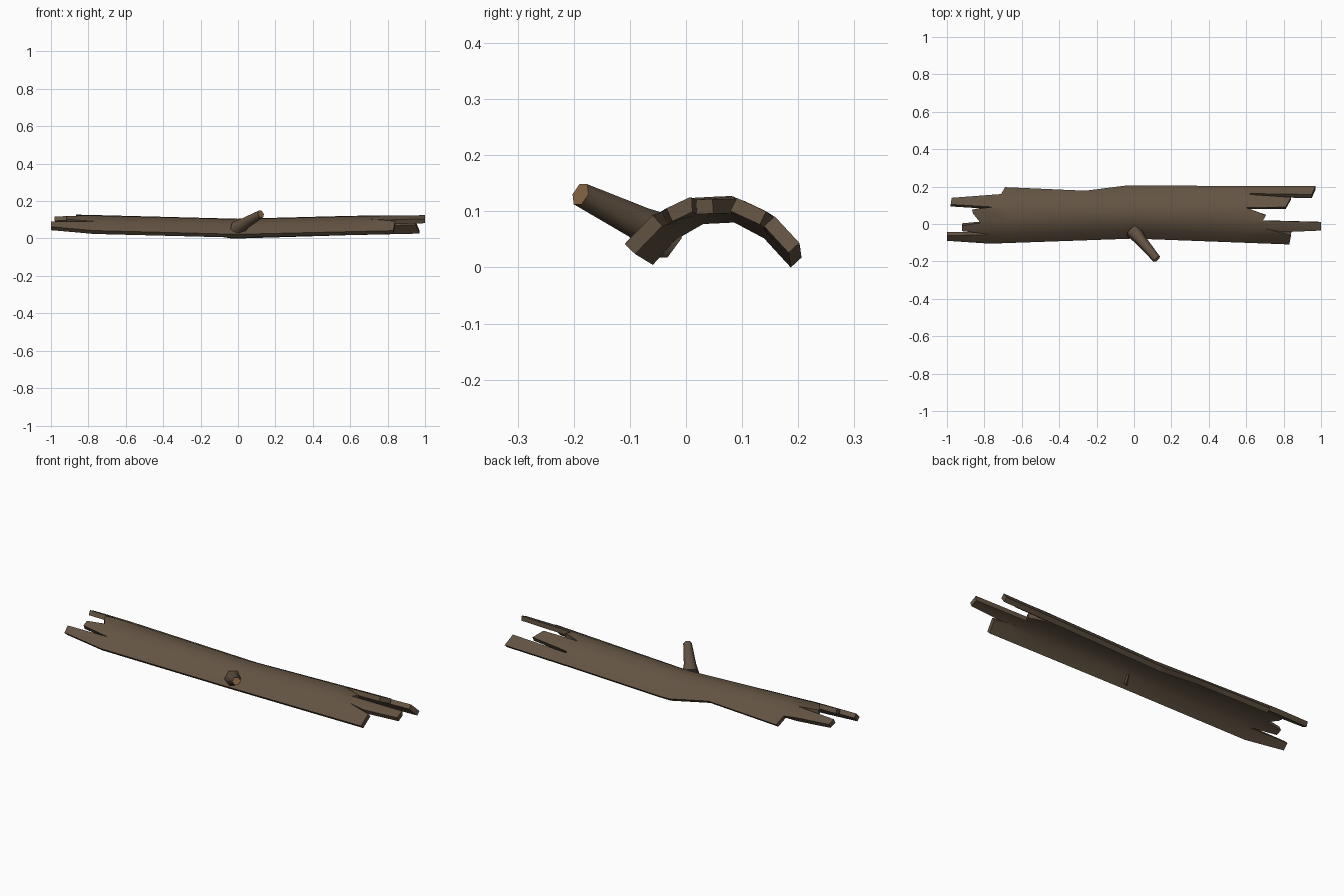
import bpy, bmesh, math
from mathutils import Vector

if "Cube" in bpy.data.objects:
    bpy.data.objects.remove(bpy.data.objects["Cube"])


def material(name, col):
    m = bpy.data.materials.new(name)
    m.diffuse_color = (*col, 1)
    m.use_nodes = True
    m.node_tree.nodes["Principled BSDF"].inputs["Base Color"].default_value = m.diffuse_color
    return m


bark = material("bark_brown", (0.125, 0.088, 0.056))
wood = material("cut_wood", (0.235, 0.125, 0.055))

# Arched cross-section of the outer bark (y, z)
PROFILE = [(-0.115, 0.04), (-0.06, 0.096), (0.005, 0.127), (0.085, 0.13),
           (0.155, 0.097), (0.206, 0.042)]


def height(v):
    for (a, za), (b, zb) in zip(PROFILE, PROFILE[1:]):
        if v <= b or b == PROFILE[-1][0]:
            return za + (zb - za) * (v - a) / (b - a)


def bend(x):
    return max(0.0, 1 - abs(x) / 0.85)


# Splintered outline seen from above (x, y)
OUTLINE = [
    (-0.77, -0.108), (0, -0.108), (0.83, -0.11), (0.84, -0.06), (0.70, -0.03),
    (0.80, -0.045), (1.0, -0.035), (1.0, 0.01), (0.69, 0.015), (0.705, 0.045),
    (0.60, 0.085), (0.81, 0.09), (0.84, 0.143), (0.62, 0.158), (0.62, 0.163),
    (0.95, 0.158), (0.97, 0.202), (-0.04, 0.206), (-0.26, 0.178),
    (-0.69, 0.197), (-0.71, 0.160), (-0.975, 0.140), (-0.98, 0.105),
    (-0.75, 0.090), (-0.83, 0.083), (-0.865, 0.075), (-0.86, 0.055),
    (-0.82, 0.005), (-0.92, -0.008), (-0.92, -0.038), (-0.76, -0.060),
    (-1.0, -0.062), (-1.0, -0.09)]


def shade(ob, angle):
    bpy.ops.object.select_all(action='DESELECT')
    ob.select_set(True)
    bpy.context.view_layer.objects.active = ob
    bpy.ops.object.shade_smooth_by_angle(angle=math.radians(angle))


def add_object(name, bm, mats):
    me = bpy.data.meshes.new(name)
    bm.to_mesh(me)
    bm.free()
    for m in mats:
        me.materials.append(m)
    ob = bpy.data.objects.new(name, me)
    bpy.context.collection.objects.link(ob)
    return ob


# Bark shell: flat outline, cut along the facets, then arched and bent
bm = bmesh.new()
bm.faces.new([bm.verts.new((x, y, 0)) for x, y in OUTLINE])
bm.normal_update()
cuts = [((0, y, 0), (0, 1, 0)) for y, _ in PROFILE[1:-1]]
cuts += [((x, 0, 0), (1, 0, 0)) for x in (-0.68, -0.45, -0.26, 0, 0.1, 0.33, 0.58)]
for co, no in cuts:
    bmesh.ops.bisect_plane(bm, geom=bm.verts[:] + bm.edges[:] + bm.faces[:],
                           dist=1e-5, plane_co=co, plane_no=no)
for v in bm.verts:
    x, y, _ = v.co
    side = min(1.0, max(0.0, (0.13 - y) / 0.2))
    v.co = (x, y + 0.03 * bend(x) * side, height(y) - 0.022 * bend(x))
bmesh.ops.recalc_face_normals(bm, faces=bm.faces)
if sum(f.normal.z for f in bm.faces) < 0:
    bmesh.ops.reverse_faces(bm, faces=bm.faces)
shell = add_object("bark_shell", bm, [bark])
sol = shell.modifiers.new("thickness", 'SOLIDIFY')
sol.thickness = 0.026
sol.offset = -1
bpy.context.view_layer.objects.active = shell
bpy.ops.object.modifier_apply(modifier="thickness")
shade(shell, 45)

# Branch stub: tapered six-sided tube with a pale cut end
PATH = [((-0.005, -0.035, 0.055), 0.044), ((0.035, -0.085, 0.083), 0.031),
        ((0.122, -0.188, 0.133), 0.022)]
bm = bmesh.new()
rings = []
for i, (p, r) in enumerate(PATH):
    a, b = PATH[max(i - 1, 0)][0], PATH[min(i + 1, 2)][0]
    q = (Vector(b) - Vector(a)).to_track_quat('Z', 'Y')
    rings.append([bm.verts.new(Vector(p) + q @ Vector((
        r * math.cos(k * math.tau / 6), r * math.sin(k * math.tau / 6), 0)))
        for k in range(6)])
for lo, hi in zip(rings, rings[1:]):
    for k in range(6):
        j = (k + 1) % 6
        bm.faces.new((lo[k], lo[j], hi[j], hi[k]))
bm.faces.new(rings[0][::-1])
bm.faces.new(rings[-1]).material_index = 1
stub = add_object("branch_stub", bm, [bark, wood])
shade(stub, 65)

# Rest the lowest point on the ground
low = min(v.co.z for o in (shell, stub) for v in o.data.vertices)
for o in (shell, stub):
    for v in o.data.vertices:
        v.co.z -= low
